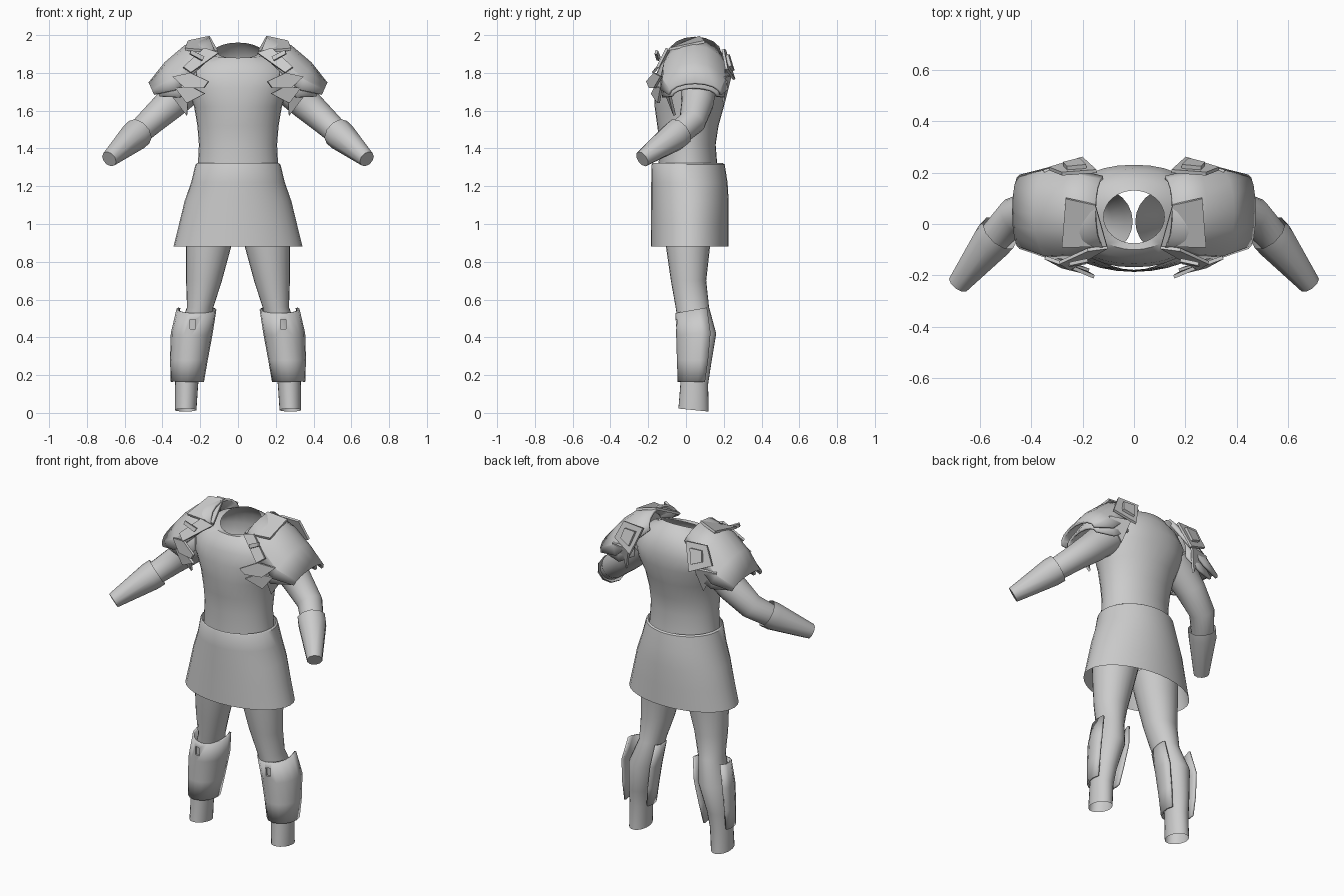
import bpy, bmesh
from math import sin, cos, pi, radians
from mathutils import Vector

if "Cube" in bpy.data.objects:
    bpy.data.objects.remove(bpy.data.objects["Cube"])


def build(name, rows, closed=True, thick=0, mirror=True, smooth=40, cutter=None):
    """Skin a list of equally long point rows into a surface."""
    bm = bmesh.new()
    vs = [[bm.verts.new(p) for p in row] for row in rows]
    n = len(rows[0])
    for a, b in zip(vs, vs[1:]):
        for i in range(n if closed else n - 1):
            j = (i + 1) % n
            bm.faces.new((a[i], a[j], b[j], b[i]))
    bmesh.ops.recalc_face_normals(bm, faces=bm.faces)
    return finish(name, bm, thick, mirror, smooth, cutter)


def finish(name, bm, thick=0, mirror=True, smooth=40, cutter=None):
    me = bpy.data.meshes.new(name)
    bm.to_mesh(me)
    bm.free()
    ob = bpy.data.objects.new(name, me)
    bpy.context.collection.objects.link(ob)
    if thick:
        m = ob.modifiers.new("thickness", 'SOLIDIFY')
        m.thickness = thick
        m.offset = 0
    if cutter:
        m = ob.modifiers.new("slot", 'BOOLEAN')
        m.operation = 'DIFFERENCE'
        m.object = cutter
    if mirror:
        ob.modifiers.new("mirror", 'MIRROR')
    if smooth:
        bpy.ops.object.select_all(action='DESELECT')
        ob.select_set(True)
        bpy.context.view_layer.objects.active = ob
        bpy.ops.object.shade_smooth_by_angle(angle=radians(smooth))
    return ob


def ring(z, cx, rx, yf, yb, tilt=0, n=32, arc=None, power=1.0):
    """Horizontal oval from yf to yb; tilt lifts the back and drops the front."""
    cy, ry = (yf + yb) / 2, (yb - yf) / 2
    if arc:
        angles = [radians(arc[0] + (arc[1] - arc[0]) * i / n) for i in range(n + 1)]
    else:
        angles = [2 * pi * i / n for i in range(n)]
    sq = lambda v: abs(v) ** power * (1 if v >= 0 else -1)
    return [(cx + rx * sq(cos(a)), cy + ry * sq(sin(a)), z + tilt * sin(a)) for a in angles]


def tube(path, n):
    """Round cross-sections perpendicular to a path of (point, radius)."""
    pts = [Vector(p) for p, _ in path]
    rows = []
    for i, (_, r) in enumerate(path):
        d = (pts[min(i + 1, len(pts) - 1)] - pts[max(i - 1, 0)]).normalized()
        u = d.cross(Vector((0, 1, 0))).normalized()
        v = d.cross(u)
        rows.append([pts[i] + r * (u * cos(2 * pi * k / n) + v * sin(2 * pi * k / n)) for k in range(n)])
    return rows


def plate(name, pts, thick=0.014):
    bm = bmesh.new()
    bm.faces.new([bm.verts.new(p) for p in pts])
    return finish(name, bm, thick, smooth=0)


# Tunic body with an open, back-raised neckline
build("tunic_body", [
    ring(0.98, 0, .235, -.13, .16), ring(1.18, 0, .225, -.14, .17),
    ring(1.32, 0, .212, -.145, .165), ring(1.42, 0, .207, -.14, .157),
    ring(1.52, 0, .215, -.152, .172), ring(1.62, 0, .232, -.166, .2),
    ring(1.72, 0, .265, -.168, .225, power=.9), ring(1.80, 0, .275, -.155, .23, power=.9),
    ring(1.86, 0, .245, -.132, .215, .01), ring(1.905, 0, .18, -.1, .175, .025),
    ring(1.918, 0, .118, -.075, .13, .042)], mirror=False)

# Skirt
build("skirt", [
    ring(1.322, 0, .215, -.178, .195), ring(1.315, 0, .225, -.182, .205),
    ring(1.22, 0, .248, -.184, .22), ring(1.12, 0, .283, -.184, .226),
    ring(1.0, 0, .312, -.185, .226), ring(0.88, 0, .342, -.186, .226)], mirror=False)

# Legs
build("leg", [
    ring(1.0, .14, .135, -.12, .14, n=24), ring(.88, .156, .12, -.106, .127, n=24),
    ring(.7, .18, .095, -.08, .107, n=24), ring(.56, .2, .07, -.055, .122, n=24),
    ring(.42, .235, .085, -.035, .16, n=24), ring(.25, .263, .066, -.03, .132, n=24),
    ring(.15, .272, .061, -.03, .117, n=24), ring(.015, .277, .057, -.04, .12, -.008, n=24)])

# Greaves: open-backed shells with a small slot in front
bm = bmesh.new()
bmesh.ops.create_cube(bm, size=1)
for v in bm.verts:
    v.co = Vector((.24 + v.co.x * .028, -.06 + v.co.y * .06, .47 + v.co.z * .05))
slot = finish("greave_slot_cutter", bm, mirror=False, smooth=0)
slot.hide_render = True
slot.hide_viewport = True
A = (-205, 25)
build("greave", [
    ring(.548, .22, .1, -.05, .175, .02, 10, A), ring(.42, .245, .105, -.046, .2, .01, 10, A),
    ring(.28, .26, .094, -.042, .18, 0, 10, A), ring(.165, .268, .082, -.038, .155, 0, 10, A)],
    closed=False, thick=.012, cutter=slot)

# Arms and bracers
build("arm", tube([((.22, .07, 1.77), .1), ((.36, .06, 1.635), .085), ((.465, .032, 1.54), .072),
                   ((.535, -.045, 1.475), .064), ((.678, -.228, 1.347), .034)], 20))
build("bracer", tube([((.522, -.035, 1.487), .08), ((.55, -.065, 1.462), .08),
                      ((.682, -.232, 1.344), .044), ((.682, -.232, 1.344), .034)], 10))


# Pauldrons: faceted cap and a smaller layer showing below it
def cap(name, rows, n=8):
    out = []
    for x, z, yf, yb, drop, dx in rows:
        row = []
        for i in range(n + 1):
            t = (i / n - .5) * pi
            f = 1 - cos(t)
            row.append((x - dx * f, (yf + yb) / 2 + (yb - yf) / 2 * sin(t), z - drop * f))
        out.append(row)
    build(name, out, closed=False, thick=.014, smooth=25)


cap("pauldron", [(.15, 1.985, -.085, .18, .08, .03), (.28, 1.94, -.125, .21, .15, .04),
                 (.385, 1.85, -.13, .215, .14, .06), (.468, 1.745, -.09, .185, .06, .025)])
cap("pauldron_underlayer", [(.24, 1.93, -.115, .2, .2, .03), (.35, 1.84, -.12, .2, .17, .04),
                            (.432, 1.72, -.075, .165, .045, .02)])

# Angular collar plates on top of the shoulder
plate("collar_top_plate", [(.15, .075, 1.99), (.265, .1, 1.965), (.28, -.09, 1.925), (.105, -.085, 1.91)])
plate("collar_front_plate", [(.103, -.09, 1.905), (.18, -.1, 1.93), (.29, -.15, 1.83), (.25, -.175, 1.8)])
plate("collar_bar", [(.18, -.14, 1.885), (.25, -.155, 1.92), (.255, -.16, 1.9), (.19, -.15, 1.865)])

# Jagged plates at the front armpit
plate("front_shard_upper", [(.155, -.205, 1.755), (.25, -.165, 1.8), (.345, -.13, 1.78), (.28, -.165, 1.72), (.18, -.19, 1.72)])
plate("front_shard_middle", [(.175, -.18, 1.69), (.25, -.16, 1.73), (.33, -.13, 1.72), (.27, -.145, 1.64)])
plate("front_shard_lower", [(.26, -.11, 1.7), (.35, -.085, 1.68), (.27, -.06, 1.575)])

# Framed plate and shard at the back armpit
plate("back_plate", [(.145, .205, 1.92), (.28, .195, 1.925), (.33, .215, 1.82), (.2, .255, 1.765)])
plate("back_plate_inset", [(.185, .222, 1.895), (.26, .215, 1.895), (.275, .232, 1.835), (.21, .248, 1.81)], .02)
plate("back_shard", [(.22, .235, 1.785), (.35, .205, 1.78), (.35, .175, 1.7), (.29, .19, 1.71), (.26, .2, 1.645)])
